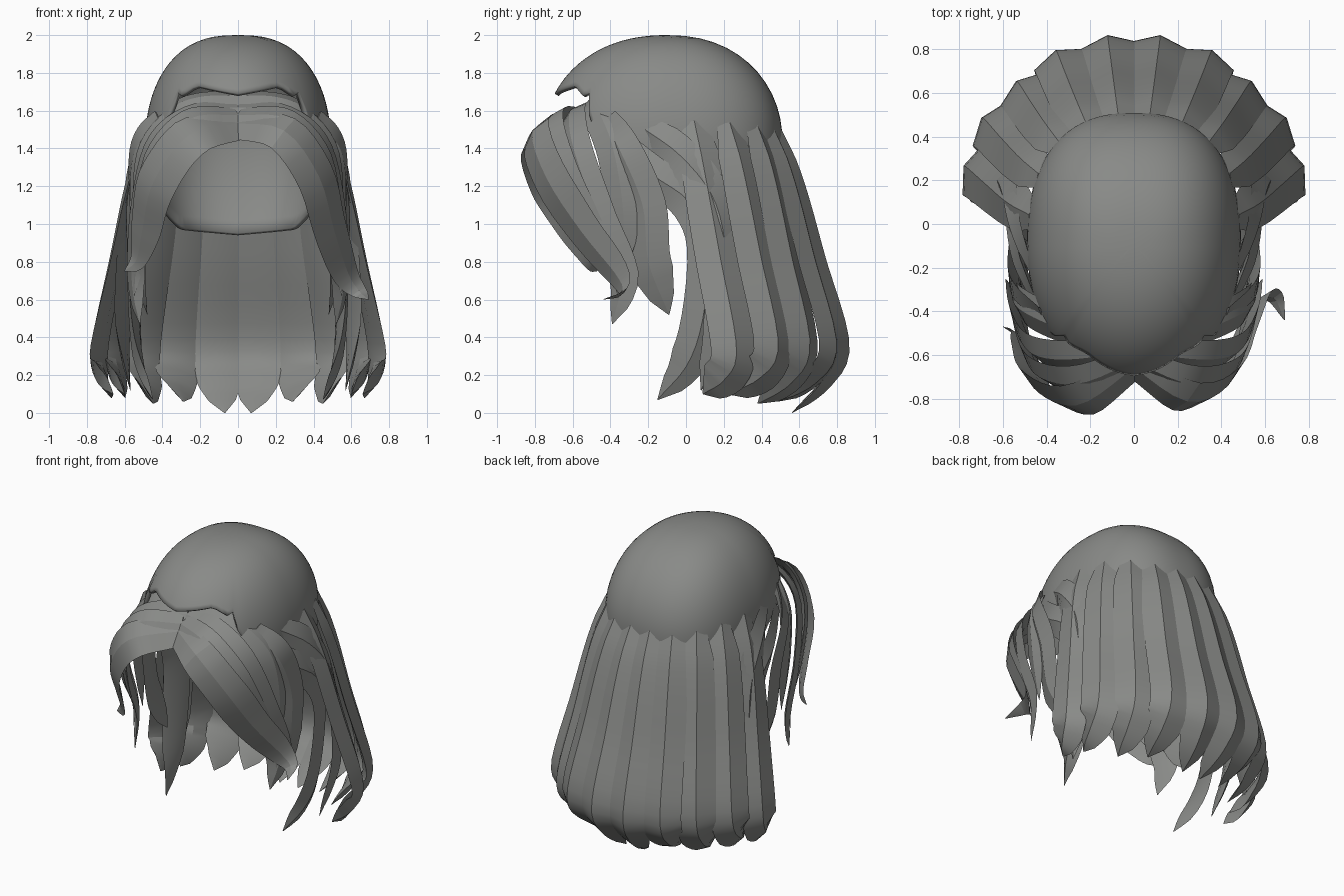
import bpy, bmesh, math
from mathutils import Vector

if "Cube" in bpy.data.objects:
    bpy.data.objects.remove(bpy.data.objects["Cube"])

mat = bpy.data.materials.new("grey hair")
mat.diffuse_color = (0.25, 0.255, 0.245, 1)
mat.use_nodes = True
mat.node_tree.nodes["Principled BSDF"].inputs["Base Color"].default_value = mat.diffuse_color


def finish(name, bm, mirror=False, thick=0, angle=22):
    bmesh.ops.recalc_face_normals(bm, faces=bm.faces)
    me = bpy.data.meshes.new(name)
    bm.to_mesh(me)
    bm.free()
    me.materials.append(mat)
    ob = bpy.data.objects.new(name, me)
    bpy.context.collection.objects.link(ob)
    bpy.ops.object.select_all(action='DESELECT')
    ob.select_set(True)
    bpy.context.view_layer.objects.active = ob
    bpy.ops.object.shade_smooth_by_angle(angle=math.radians(angle))
    if thick:
        s = ob.modifiers.new("thickness", 'SOLIDIFY')
        s.thickness, s.offset = thick, -1
    if mirror:
        m = ob.modifiers.new("mirror", 'MIRROR')
        m.use_mirror_merge = False
    return ob


def interp(keys, x):
    for (a, p), (b, q) in zip(keys, keys[1:]):
        if x <= b:
            return p + (q - p) * (x - a) / (b - a)
    return keys[-1][1]


def spline(pts, n):
    """Catmull-Rom samples through the points."""
    p = [Vector(q) for q in pts]
    p = [2 * p[0] - p[1]] + p + [2 * p[-1] - p[-2]]
    out, segs = [], len(p) - 3
    for i in range(n + 1):
        u = i / n * segs
        k = min(int(u), segs - 1)
        t = u - k
        a, b, c, d = p[k:k + 4]
        out.append(0.5 * (2 * b + (c - a) * t + (2 * a - 5 * b + 4 * c - d) * t * t
                          + (3 * b - a - 3 * c + d) * t ** 3))
    return out


BLUNT = [(0.12, 0.85), (0.3, 0.95), (0.55, 1), (0.8, 0.95), (0.92, 0.55), (1, 0.02)]
SLIM = [(0.2, 0.95), (0.4, 1), (0.6, 0.8), (0.75, 0.5), (0.88, 0.28), (1, 0.02)]


def strand(bm, pts, width, ridge, root=0.5, centre=None, taper=BLUNT, n=24):
    """Tapered lock with a folded outer face; outward from centre (or the z axis)."""
    path = spline(pts, n)
    keys = [(0, root)] + taper
    prev = side = None
    for i, p in enumerate(path):
        t = (path[min(i + 1, n)] - path[max(i - 1, 0)]).normalized()
        if centre and i > n * 0.5:      # carry the frame along curled tips
            side = (side - t * side.dot(t)).normalized()
            out = side.cross(t).normalized()
        else:
            out = p - (Vector(centre) if centre else Vector((0, -0.05, p.z)))
            side = t.cross(out).normalized()
            out = side.cross(t).normalized()
        s = interp(keys, i / n)
        w, h = width * s, ridge * s
        ring = [bm.verts.new(q) for q in
                (p - side * w, p + out * h, p + side * w, p - out * h * 0.4)]
        if prev:
            for k in range(4):
                bm.faces.new((prev[k], prev[k - 1], ring[k - 1], ring[k]))
        else:
            bm.faces.new(ring)
        prev = ring
    bm.faces.new(prev)


# Scalp cap: dome with a peaked brim, temples, and a deep nape
hem = [(0, 1.69), (24, 1.735), (34, 1.68), (38, 1.70), (43, 1.52), (50, 1.47), (75, 1.38),
       (110, 1.15), (140, 0.97), (180, 0.94)]
bm = bmesh.new()
cols, rows = 96, 20
top = bm.verts.new((0, -0.1, 2))
grid = []
for c in range(cols):
    phi = 2 * math.pi * c / cols
    sx, cy = math.sin(phi), -math.cos(phi)
    b, e = (0.655, 2.0) if cy < 0 else (0.61, 2.45)
    r = (abs(sx / 0.49) ** e + abs(cy / b) ** e) ** (-1 / e)
    zb = interp(hem, min(phi, 2 * math.pi - phi) * 180 / math.pi)
    amax = math.acos((zb - 1.45) / 0.55) if zb > 1.45 else math.pi / 2 + (1.45 - zb) / 0.55
    col = []
    for j in range(1, rows + 1):
        a = amax * j / rows
        if a < math.pi / 2:
            fx, fy, z = math.sin(a) ** 0.78, math.sin(a) ** 0.9, 1.45 + 0.55 * math.cos(a)
        else:
            z = 1.45 - 0.55 * (a - math.pi / 2)
            fx = fy = 1 - 0.2 * ((1.45 - z) / 0.5) ** 2
        col.append(bm.verts.new((r * fx * sx, -0.1 + r * fy * cy, z)))
    grid.append(col)
for c in range(cols):
    p, q = grid[c - 1], grid[c]
    bm.faces.new((top, p[0], q[0]))
    for j in range(rows - 1):
        bm.faces.new((p[j], p[j + 1], q[j + 1], q[j]))
finish("scalp_cap", bm, thick=0.025, angle=40)

# Long back locks: root, fullest point and tip of each
back = [((0.07, 0.48, 1.50), (0.115, 0.82, 0.36), (0.07, 0.56, 0.0)),
        ((0.21, 0.44, 1.51), (0.34, 0.755, 0.36), (0.29, 0.48, 0.06)),
        ((0.33, 0.36, 1.52), (0.51, 0.62, 0.36), (0.45, 0.38, 0.05)),
        ((0.42, 0.22, 1.53), (0.66, 0.46, 0.36), (0.60, 0.22, 0.10)),
        ((0.46, 0.04, 1.54), (0.735, 0.25, 0.34), (0.66, 0.09, 0.10))]
bm = bmesh.new()
for a, b, c in back:
    a, b, c = Vector(a), Vector(b), Vector(c)
    out = Vector((a.x, a.y, 0)).normalized()
    pts = [a, a.lerp(b, 0.25) + out * 0.02, a.lerp(b, 0.6) + out * 0.01, b,
           b.lerp(c, 0.5) + (b - c) * Vector((1, 1, 0)).length * 0.1 + Vector((0, 0, -0.07)), c]
    strand(bm, pts, 0.128, 0.047, root=0.5)
finish("back_hair", bm, mirror=True)

# Side locks sweeping from the temples behind the ears
bm = bmesh.new()
strand(bm, [(0.43, -0.36, 1.42), (0.52, -0.17, 1.26), (0.55, 0.02, 1.11), (0.55, 0.11, 0.88),
            (0.54, 0.08, 0.5), (0.51, 0.0, 0.25), (0.45, -0.15, 0.07)], 0.11, 0.04, 0.8)
strand(bm, [(0.44, -0.25, 1.53), (0.53, -0.03, 1.36), (0.57, 0.14, 1.12), (0.6, 0.2, 0.8),
            (0.61, 0.19, 0.45), (0.57, 0.08, 0.12)], 0.115, 0.04, 0.5)
finish("side_hair", bm, mirror=True)

# Hanging locks in front of the ears and the upper fringe layers
head = (0, -0.2, 1.2)
bm = bmesh.new()
strand(bm, [(0.0, -0.55, 1.60), (0.25, -0.60, 1.57), (0.44, -0.58, 1.40), (0.52, -0.46, 1.05),
            (0.54, -0.33, 0.72), (0.52, -0.39, 0.47)], 0.10, 0.03, 0.8, head)
strand(bm, [(0.0, -0.61, 1.56), (0.25, -0.71, 1.54), (0.43, -0.67, 1.34), (0.505, -0.52, 1.03),
            (0.53, -0.38, 0.78), (0.55, -0.36, 0.62)], 0.10, 0.03, 0.8, head, SLIM)
strand(bm, [(0.40, -0.42, 1.54), (0.52, -0.33, 1.38), (0.54, -0.22, 1.1), (0.52, -0.19, 0.8),
            (0.48, -0.09, 0.52)], 0.12, 0.035, 0.7)
strand(bm, [(0.0, -0.47, 1.66), (0.2, -0.48, 1.65), (0.36, -0.45, 1.58), (0.5, -0.38, 1.4),
            (0.53, -0.33, 1.1), (0.51, -0.32, 0.75)], 0.10, 0.03, 0.9, head)
finish("temple_hair", bm, mirror=True)

# Big parted fringe, different on each side
bm = bmesh.new()
strand(bm, [(0.0, -0.64, 1.52), (0.24, -0.79, 1.48), (0.41, -0.72, 1.25), (0.49, -0.54, 0.97),
            (0.57, -0.36, 0.74), (0.64, -0.33, 0.64), (0.69, -0.44, 0.6)],
       0.13, 0.03, 0.7, head, SLIM)
finish("fringe_right", bm)
bm = bmesh.new()
strand(bm, [(0.0, -0.64, 1.52), (-0.25, -0.805, 1.46), (-0.43, -0.74, 1.22),
            (-0.49, -0.60, 0.97), (-0.53, -0.51, 0.81), (-0.60, -0.47, 0.75)],
       0.135, 0.03, 0.7, head, SLIM)
finish("fringe_left", bm)
